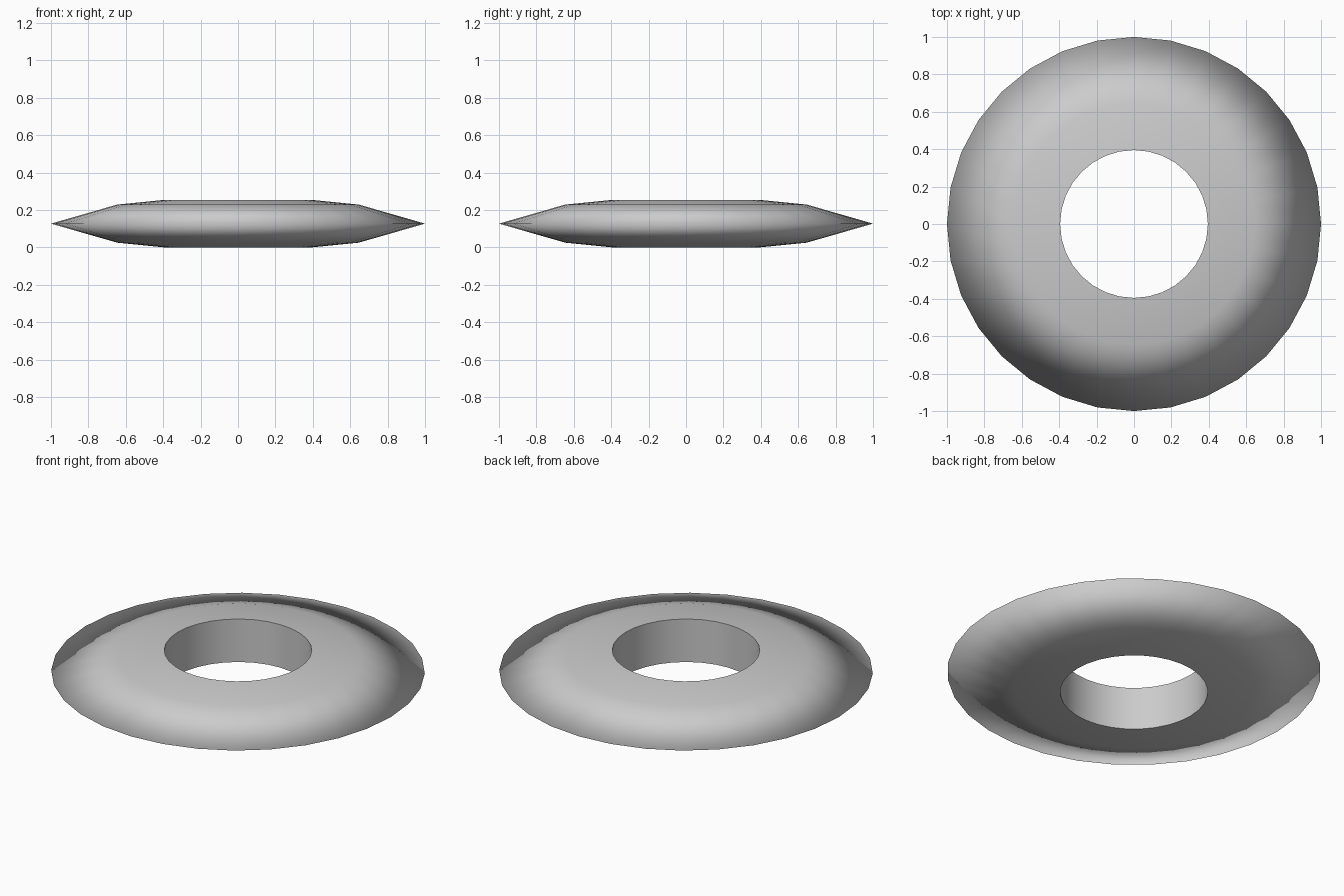
import bpy, bmesh, math

if "Cube" in bpy.data.objects:
    bpy.data.objects.remove(bpy.data.objects["Cube"])

SIDES = 32
# Cross-section (radius, height): bottom hole edge, up the outside, to top hole edge
PROFILE = [(0.395, 0.0), (0.645, 0.025), (1.0, 0.127), (0.645, 0.229), (0.395, 0.254)]

# Revolve the cross-section into a closed ring
bm = bmesh.new()
rings = []
for r, z in PROFILE:
    rings.append([bm.verts.new((r * math.cos(math.tau * i / SIDES),
                                r * math.sin(math.tau * i / SIDES), z))
                  for i in range(SIDES)])
for a, b in zip(rings, rings[1:] + rings[:1]):
    for i in range(SIDES):
        j = (i + 1) % SIDES
        bm.faces.new((a[i], a[j], b[j], b[i])).smooth = True
bmesh.ops.recalc_face_normals(bm, faces=bm.faces[:])

# Crisp hole edges, smooth shading everywhere else including the thin rim
for ring in (rings[0], rings[-1]):
    for i in range(SIDES):
        bm.edges.get((ring[i], ring[(i + 1) % SIDES])).smooth = False

mesh = bpy.data.meshes.new("bevelled_ring")
bm.to_mesh(mesh)
bm.free()
bpy.context.collection.objects.link(bpy.data.objects.new("bevelled_ring", mesh))
